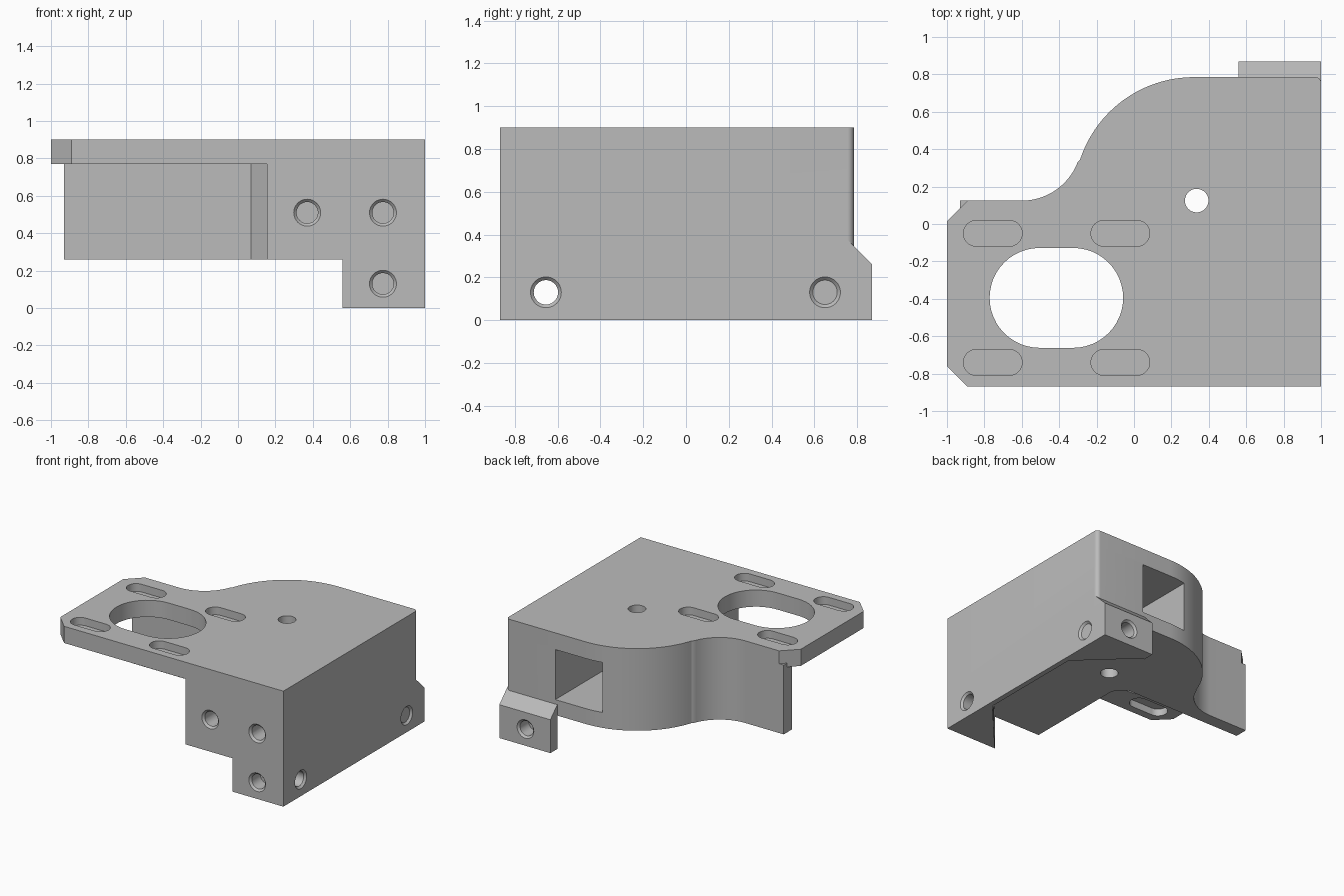
import bpy, bmesh
from math import cos, sin, radians
from mathutils import Vector, Matrix

if "Cube" in bpy.data.objects:
    bpy.data.objects.remove(bpy.data.objects["Cube"], do_unlink=True)

grey = bpy.data.materials.new("plain_grey")
grey.use_nodes = True
grey.diffuse_color = (0.5, 0.5, 0.5, 1)
grey.node_tree.nodes["Principled BSDF"].inputs["Base Color"].default_value = (0.5, 0.5, 0.5, 1)


def add_object(name, bm):
    bmesh.ops.recalc_face_normals(bm, faces=bm.faces)
    mesh = bpy.data.meshes.new(name)
    bm.to_mesh(mesh)
    bm.free()
    mesh.materials.append(grey)
    ob = bpy.data.objects.new(name, mesh)
    bpy.context.collection.objects.link(ob)
    return ob


def prism(name, outline, low, high, axis="z"):
    """Extrude a 2D outline along z, or a (y, z) outline along x."""
    bm = bmesh.new()
    place = (lambda a, b: (a, b, low)) if axis == "z" else (lambda a, b: (low, a, b))
    face = bm.faces.new([bm.verts.new(place(a, b)) for a, b in outline])
    new = bmesh.ops.extrude_face_region(bm, geom=[face])["geom"]
    move = Vector((0, 0, high - low)) if axis == "z" else Vector((high - low, 0, 0))
    bmesh.ops.translate(bm, verts=[v for v in new if isinstance(v, bmesh.types.BMVert)], vec=move)
    return add_object(name, bm)


def arc(cx, cy, r, start, end, steps):
    angles = [radians(start + (end - start) * i / steps) for i in range(steps + 1)]
    return [(cx + r * cos(a), cy + r * sin(a)) for a in angles]


def stadium(cx, cy, half, r):
    return arc(cx + half, cy, r, -90, 90, 24) + arc(cx - half, cy, r, 90, 270, 24)


def cone(name, start, direction, r1, r2, depth):
    bm = bmesh.new()
    d = Vector(direction)
    turn = d.to_track_quat("Z", "Y").to_matrix().to_4x4()
    bmesh.ops.create_cone(bm, cap_ends=True, segments=40, radius1=r1, radius2=r2, depth=depth,
                          matrix=Matrix.Translation(Vector(start) + d * depth / 2) @ turn)
    return add_object(name, bm)


def combine(target, other, operation):
    other.hide_render = True
    mod = target.modifiers.new("join", "BOOLEAN")
    mod.object, mod.operation, mod.solver = other, operation, "EXACT"
    bpy.context.view_layer.objects.active = target
    bpy.ops.object.modifier_apply(modifier=mod.name)
    bpy.data.objects.remove(other, do_unlink=True)


# Shared S-shaped back edge, from the rounded corner to the motor side
back_edge = (arc(0.97, 0.755, 0.03, 0, 90, 8) + arc(0.32, 0.145, 0.64, 90, 162, 36)
             + arc(-0.6, 0.445, 0.32, -18, -90, 24)[1:])

# Top plate with clipped corners
bracket = prism("motor_bracket", [(-0.89, -0.87), (1, -0.87)] + back_edge
                + [(-0.89, 0.125), (-1, 0.015), (-1, -0.76)], 0.77, 0.9)

# Block and thin rear wall under the plate
combine(bracket, prism("block", [(0.155, -0.87), (1, -0.87)] + back_edge
        + [(-0.93, 0.125), (-0.93, 0.025), (0.07, 0.025), (0.155, -0.06)], 0.26, 0.8), "UNION")

# Lower side wall with corner gussets, and the sloped rear foot
combine(bracket, prism("side_wall", [(0.56, -0.87), (1, -0.87), (1, 0.8), (0.56, 0.8),
        (0.96, 0.42), (0.96, -0.42)], 0, 0.26), "UNION")
combine(bracket, prism("rear_foot", [(0.78, 0), (0.87, 0), (0.87, 0.26), (0.75, 0.38),
        (0.75, 0.26), (0.78, 0.26)], 0.56, 1, "x"), "UNION")

# Rear pocket, motor opening and vertical pin hole
combine(bracket, prism("pocket", [(-0.15, 0.38), (1, 0.38), (1, 0.77), (-0.15, 0.77)],
        0.18, 0.577, "x"), "DIFFERENCE")
combine(bracket, prism("motor_opening", stadium(-0.415, -0.395, 0.09, 0.267), 0.7, 1), "DIFFERENCE")
combine(bracket, cone("pin_hole", (0.335, 0.125, 0.1), (0, 0, 1), 0.063, 0.063, 1), "DIFFERENCE")

# Slots from both sides, leaving a thin web
for x in (-0.755, -0.073):
    for y in (-0.05, -0.74):
        for low, high in ((0.84, 1), (0.7, 0.825)):
            combine(bracket, prism("slot", stadium(x, y, 0.088, 0.069), low, high), "DIFFERENCE")

# Countersunk screw holes: position, drilling direction, depth
holes = [((0.37, -0.87, 0.51), (0, 1, 0), 0.25), ((0.775, -0.87, 0.51), (0, 1, 0), 0.25),
         ((0.775, -0.87, 0.13), (0, 1, 0), 0.12), ((0.775, 0.87, 0.13), (0, -1, 0), 0.12),
         ((1, -0.655, 0.13), (-1, 0, 0), 0.5), ((1, 0.65, 0.13), (-1, 0, 0), 0.15)]
for spot, way, depth in holes:
    start = Vector(spot) - Vector(way) * 0.01
    combine(bracket, cone("drill", start, way, 0.057, 0.057, depth + 0.01), "DIFFERENCE")
    combine(bracket, cone("countersink", start, way, 0.082, 0.057, 0.025), "DIFFERENCE")

bpy.ops.object.select_all(action="DESELECT")
bracket.select_set(True)
bpy.context.view_layer.objects.active = bracket
bpy.ops.object.shade_smooth_by_angle(angle=radians(25))
